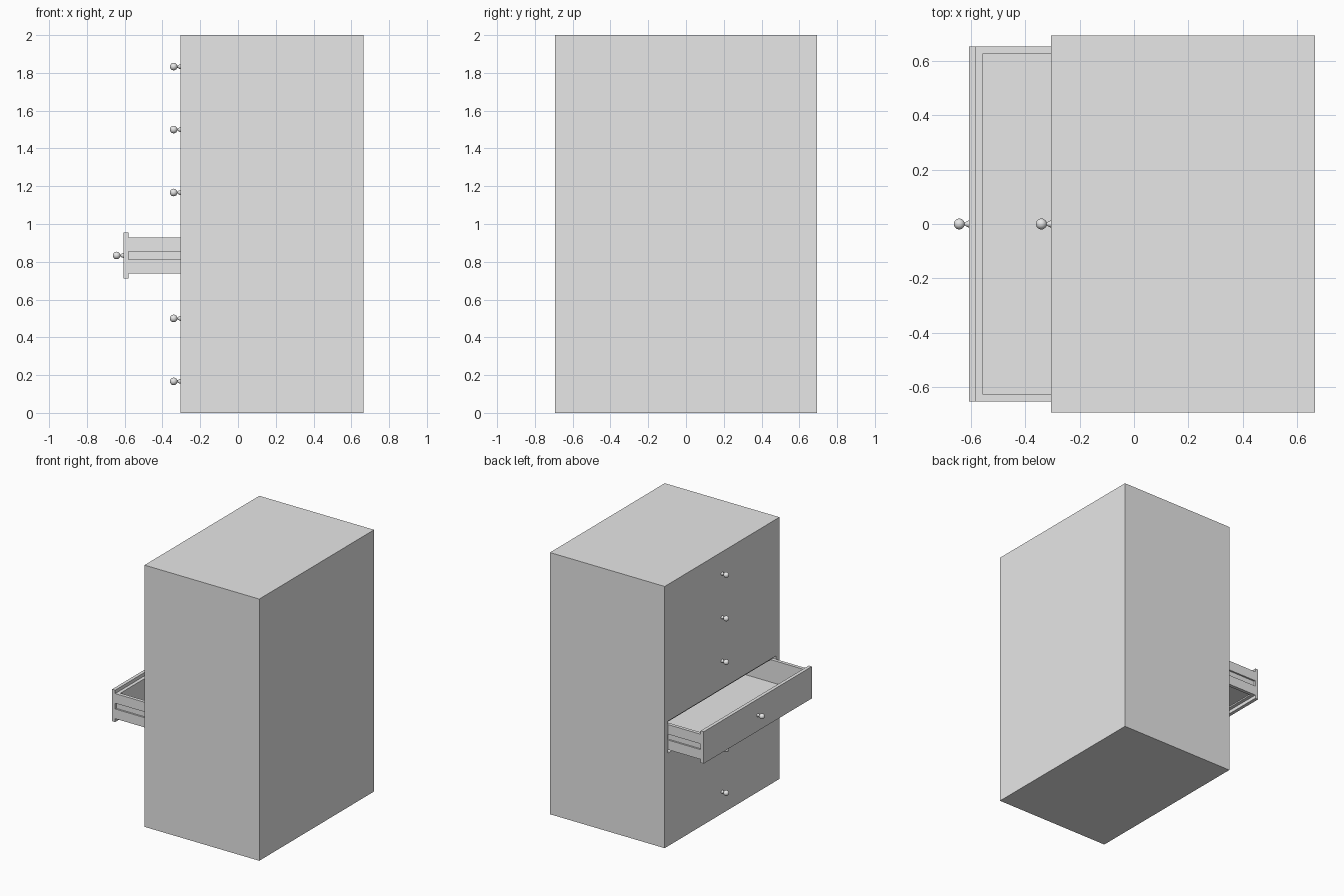
import bpy, bmesh, math
from mathutils import Vector

if "Cube" in bpy.data.objects:
    bpy.data.objects.remove(bpy.data.objects["Cube"])

FRONT, BACK = -0.305, 0.665      # cabinet depth range
HALF_W = 0.693                   # cabinet half width
DRAWER_W = 0.653                 # drawer half width
WALL = 0.026                     # board thickness
PANEL_H, BOX_H = 0.122, 0.096    # half heights of drawer front and drawer box
DEPTH = 0.92                     # drawer depth
PULL = 0.302                     # how far the open drawer is out
ROWS, OPEN_ROW = 6, 2

grey = bpy.data.materials.new("grey")
grey.diffuse_color = (0.8, 0.8, 0.8, 1)
grey.use_nodes = True
grey.node_tree.nodes["Principled BSDF"].inputs["Base Color"].default_value = grey.diffuse_color


def finish(name, bm):
    bmesh.ops.recalc_face_normals(bm, faces=bm.faces)
    mesh = bpy.data.meshes.new(name)
    bm.to_mesh(mesh)
    bm.free()
    mesh.materials.append(grey)
    obj = bpy.data.objects.new(name, mesh)
    bpy.context.collection.objects.link(obj)
    return obj


def extrude(bm, points, direction):
    """Sweep a closed outline along a straight direction."""
    face = bm.faces.new([bm.verts.new(p) for p in points])
    top = bmesh.ops.extrude_face_region(bm, geom=[face])["geom"]
    moved = [v for v in top if isinstance(v, bmesh.types.BMVert)]
    bmesh.ops.translate(bm, vec=Vector(direction), verts=moved)


def box(bm, x0, x1, y0, y1, z0, z1):
    extrude(bm, [(x0, y0, z0), (x1, y0, z0), (x1, y1, z0), (x0, y1, z0)], (0, 0, z1 - z0))


def make_drawer(name, x, z):
    bm = bmesh.new()
    w, h, back = DRAWER_W, BOX_H, x + DEPTH
    # front panel, inner front wall, back wall, recessed floor
    box(bm, x, x + WALL, -w, w, z - PANEL_H, z + PANEL_H)
    box(bm, x + WALL, x + 2 * WALL, -w + WALL, w - WALL, z - h, z + h)
    box(bm, back - WALL, back, -w + WALL, w - WALL, z - h, z + h)
    box(bm, x + 2 * WALL, back - WALL, -w + WALL, w - WALL, z - h + 0.01, z - h + 0.02)
    # grooved side walls
    g = 0.022
    for s in (-1, 1):
        outline = [(w - WALL, -h), (w, -h), (w, -g), (w - 0.013, -g),
                   (w - 0.013, g), (w, g), (w, h), (w - WALL, h)]
        extrude(bm, [(x + WALL, s * y, z + dz) for y, dz in outline], (DEPTH - WALL, 0, 0))
    return finish(name, bm)


def make_knob(name, x, z, segments=24):
    """Ball on a flared neck, turned around the x axis."""
    profile = [(0.0, 0.0125), (0.006, 0.0115), (0.012, 0.007), (0.018, 0.0045), (0.0225, 0.005)]
    profile += [(0.0355 - 0.02 * math.cos(a), 0.02 * math.sin(a))
                for a in (math.pi * k / 12 for k in range(1, 12)) if 0.02 * math.sin(a) > 0.005]
    bm = bmesh.new()
    rings = []
    for d, r in profile:
        rings.append([bm.verts.new((x - d, r * math.cos(2 * math.pi * i / segments),
                                    z + r * math.sin(2 * math.pi * i / segments)))
                      for i in range(segments)])
    for a, b in zip(rings, rings[1:]):
        for i in range(segments):
            j = (i + 1) % segments
            bm.faces.new((a[i], a[j], b[j], b[i]))
    tip = bm.verts.new((x - 0.0555, 0, z))
    for i in range(segments):
        bm.faces.new((rings[-1][i], rings[-1][(i + 1) % segments], tip))
    bm.faces.new(rings[0])
    obj = finish(name, bm)
    bpy.ops.object.select_all(action="DESELECT")
    obj.select_set(True)
    bpy.context.view_layer.objects.active = obj
    bpy.ops.object.shade_smooth_by_angle(angle=math.radians(50))


# cabinet body
bm = bmesh.new()
box(bm, FRONT, BACK, -HALF_W, HALF_W, 0, 2)
cabinet = finish("cabinet", bm)

# stepped drawer bays, cut out of the body
bm = bmesh.new()
rows = [2 * (i + 0.5) / ROWS for i in range(ROWS)]
for z in rows:
    x0, x1, x2 = FRONT - 0.05, FRONT + WALL, FRONT + DEPTH + 0.002
    p, h = PANEL_H, BOX_H + 0.001
    outline = [(x0, -p), (x1, -p), (x1, -h), (x2, -h), (x2, h), (x1, h), (x1, p), (x0, p)]
    extrude(bm, [(x, -DRAWER_W, z + dz) for x, dz in outline], (0, 2 * DRAWER_W, 0))
cutter = finish("bay_cutter", bm)
cutter.hide_render = True
cutter.hide_viewport = True
cut = cabinet.modifiers.new("bays", "BOOLEAN")
cut.operation = "DIFFERENCE"
cut.solver = "EXACT"
cut.object = cutter

# drawers with knobs, one pulled open
for i, z in enumerate(rows):
    x = FRONT - (PULL if i == OPEN_ROW else 0)
    make_drawer(f"drawer_{i + 1}", x, z)
    make_knob(f"knob_{i + 1}", x, z)

# runners inside the bays that sit in the drawer grooves
bm = bmesh.new()
for z in rows:
    for s in (-1, 1):
        ys = sorted((s * (DRAWER_W - 0.011), s * (DRAWER_W + 0.005)))
        box(bm, FRONT + 2 * WALL, FRONT + DEPTH - 0.03, ys[0], ys[1], z - 0.02, z + 0.02)
finish("runners", bm)
